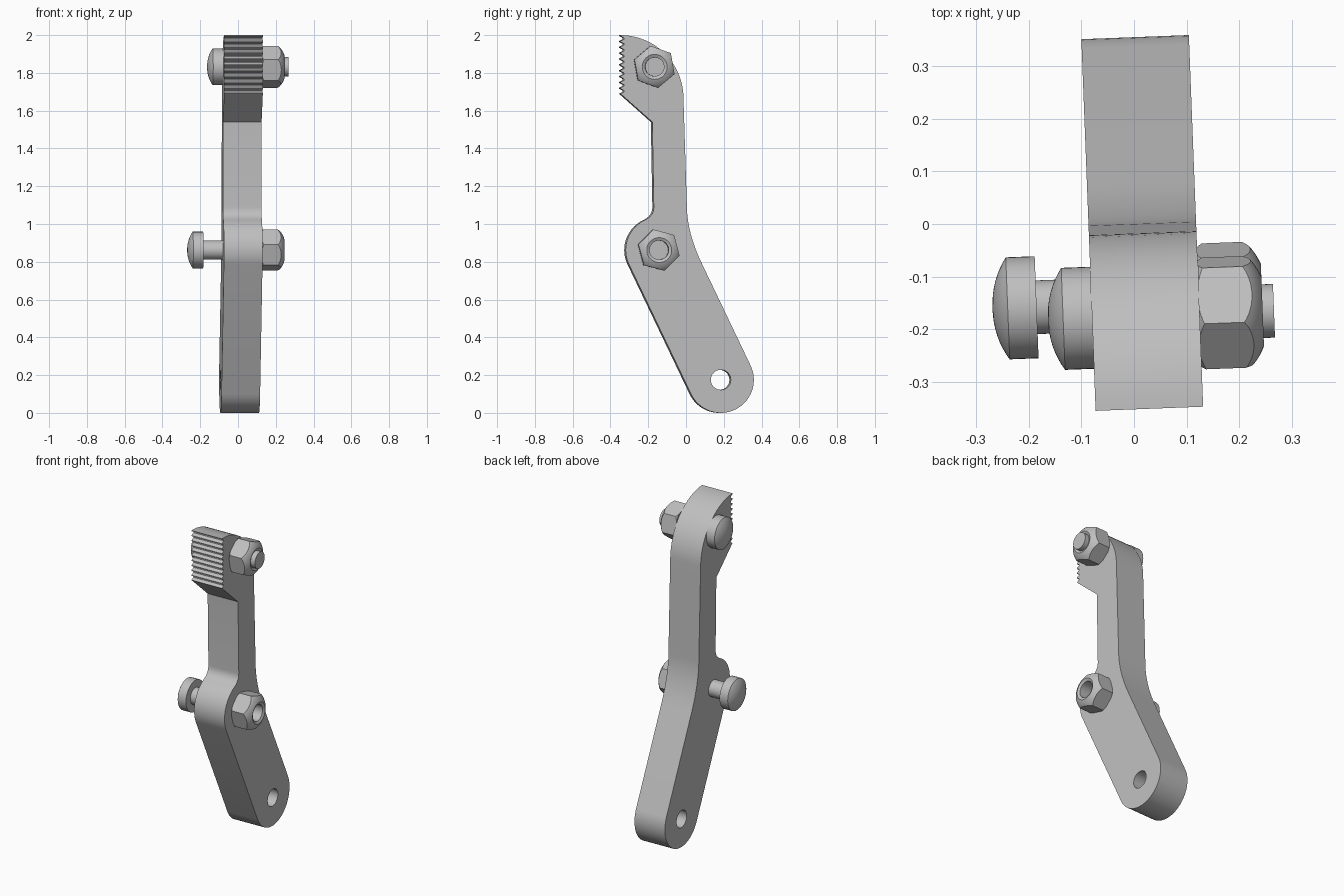
import bpy, bmesh
from math import sin, cos, radians, pi
from mathutils import Matrix, Vector

if "Cube" in bpy.data.objects:
    bpy.data.objects.remove(bpy.data.objects["Cube"], do_unlink=True)

steel = bpy.data.materials.new("grey_steel")
steel.use_nodes = True
steel.diffuse_color = (0.52, 0.52, 0.52, 1)
steel.node_tree.nodes["Principled BSDF"].inputs["Base Color"].default_value = (0.52, 0.52, 0.52, 1)

TURN = Matrix.Rotation(radians(2.2), 4, "Z")   # whole assembly is slightly turned
X0, X1 = -0.0865, 0.118                        # side faces of the arm


def arc(cy, cz, r, a0, a1, n):
    angles = [radians(a0 + (a1 - a0) * i / n) for i in range(n + 1)]
    return [(cy + r * cos(a), cz + r * sin(a)) for a in angles]


def bend(p, c, q, n=10):
    p, c, q = Vector(p), Vector(c), Vector(q)
    pts = [p * (1 - t) ** 2 + c * 2 * t * (1 - t) + q * t * t
           for t in (i / n for i in range(n + 1))]
    return [tuple(v) for v in pts]


def finish(bm, name):
    bmesh.ops.remove_doubles(bm, verts=bm.verts, dist=1e-5)
    bmesh.ops.recalc_face_normals(bm, faces=bm.faces)
    bm.transform(TURN)
    mesh = bpy.data.meshes.new(name)
    bm.to_mesh(mesh)
    bm.free()
    mesh.materials.append(steel)
    obj = bpy.data.objects.new(name, mesh)
    bpy.context.collection.objects.link(obj)
    return obj


def extrude(name, outline, x0, x1):
    """Closed (y, z) outline extruded along the bolt axis."""
    bm = bmesh.new()
    face = bm.faces.new([bm.verts.new((x0, y, z)) for y, z in outline])
    side = bmesh.ops.extrude_face_region(bm, geom=[face])
    verts = [g for g in side["geom"] if isinstance(g, bmesh.types.BMVert)]
    bmesh.ops.translate(bm, verts=verts, vec=(x1 - x0, 0, 0))
    return finish(bm, name)


def revolve(name, profile, cy, cz, closed=False):
    """(x, radius) profile turned about the bolt axis."""
    bm = bmesh.new()
    verts = [bm.verts.new((x, cy + r, cz)) for x, r in profile]
    pairs = list(zip(verts, verts[1:]))
    if closed:
        pairs.append((verts[-1], verts[0]))
    edges = [bm.edges.new(p) for p in pairs]
    bmesh.ops.spin(bm, geom=verts + edges, cent=(0, cy, cz), axis=(1, 0, 0),
                   angle=2 * pi, steps=48)
    return finish(bm, name)


def select(obj):
    bpy.ops.object.select_all(action="DESELECT")
    obj.select_set(True)
    bpy.context.view_layer.objects.active = obj


def boolean(obj, tool, operation):
    select(obj)
    mod = obj.modifiers.new("cut", "BOOLEAN")
    mod.operation, mod.object, mod.solver = operation, tool, "EXACT"
    bpy.ops.object.modifier_apply(modifier=mod.name)
    bpy.data.objects.remove(tool, do_unlink=True)


def smooth(obj):
    select(obj)
    bpy.ops.object.shade_smooth_by_angle(angle=radians(28))


# Arm: rounded foot, back edge, curved top, serrated face, neck, pivot boss
TEETH, TOP, BASE = 10, 2.0, 1.69
pitch = (TOP - BASE) / TEETH
teeth = []
for i in range(TEETH):
    z = TOP - i * pitch
    teeth += [(-0.352, z - 0.15 * pitch), (-0.332, z - 0.5 * pitch),
              (-0.332, z - 0.68 * pitch), (-0.352, z - pitch)]
outline = arc(0.18, 0.175, 0.175, 205.5, 385.5, 32)
outline += bend((0.08, 0.79), (0, 0.956), (0, 1.1), 12)
outline += arc(-0.352, 1.666, 0.334, 0, 90, 20)
outline += teeth
outline += [(-0.183, 1.54)]
outline += bend((-0.175, 1.09), (-0.175, 1.043), (-0.223, 1.021))
outline += arc(-0.149, 0.862, 0.175, 115, 205.5, 18)[1:]
arm = extrude("serrated_arm", outline, X0, X1)
boolean(arm, extrude("hole_cutter", arc(0.18, 0.175, 0.053, 0, 350, 35), -0.3, 0.3),
        "DIFFERENCE")
smooth(arm)


def bolt(name, seat, cy, cz):
    """Domed head, straight shank; seat is the underside of the head."""
    dome = bend((seat - 0.084, 0), (seat - 0.084, 0.055), (seat - 0.055, 0.097), 8)
    profile = dome + [(seat, 0.097), (seat, 0.051),
                      (seat + 0.346, 0.051), (seat + 0.346, 0)]
    smooth(revolve(name, profile, cy, cz))


def nut(name, cy, cz, turn):
    """Hexagon trimmed by a rounded turned blank with a threaded bore."""
    body = extrude(name, arc(cy, cz, 0.113, turn, turn + 300, 5), X1 - 0.01, 0.3)
    dome = bend((0.2, 0.115), (0.225, 0.098), (0.238, 0.066), 8)
    blank = [(X1, 0.0505), (X1, 0.102), (X1 + 0.01, 0.115)] + dome + [(0.23, 0.0505)]
    boolean(body, revolve("nut_blank", blank, cy, cz, True), "INTERSECT")
    smooth(body)


# Clamped upper bolt and loose lower bolt, each with its nut
for label, seat, cy, cz, turn in (("upper", X0, -0.175, 1.832, 100),
                                  ("lower", -0.191, -0.151, 0.862, 105)):
    bolt(label + "_bolt", seat, cy, cz)
    nut(label + "_nut", cy, cz, turn)
